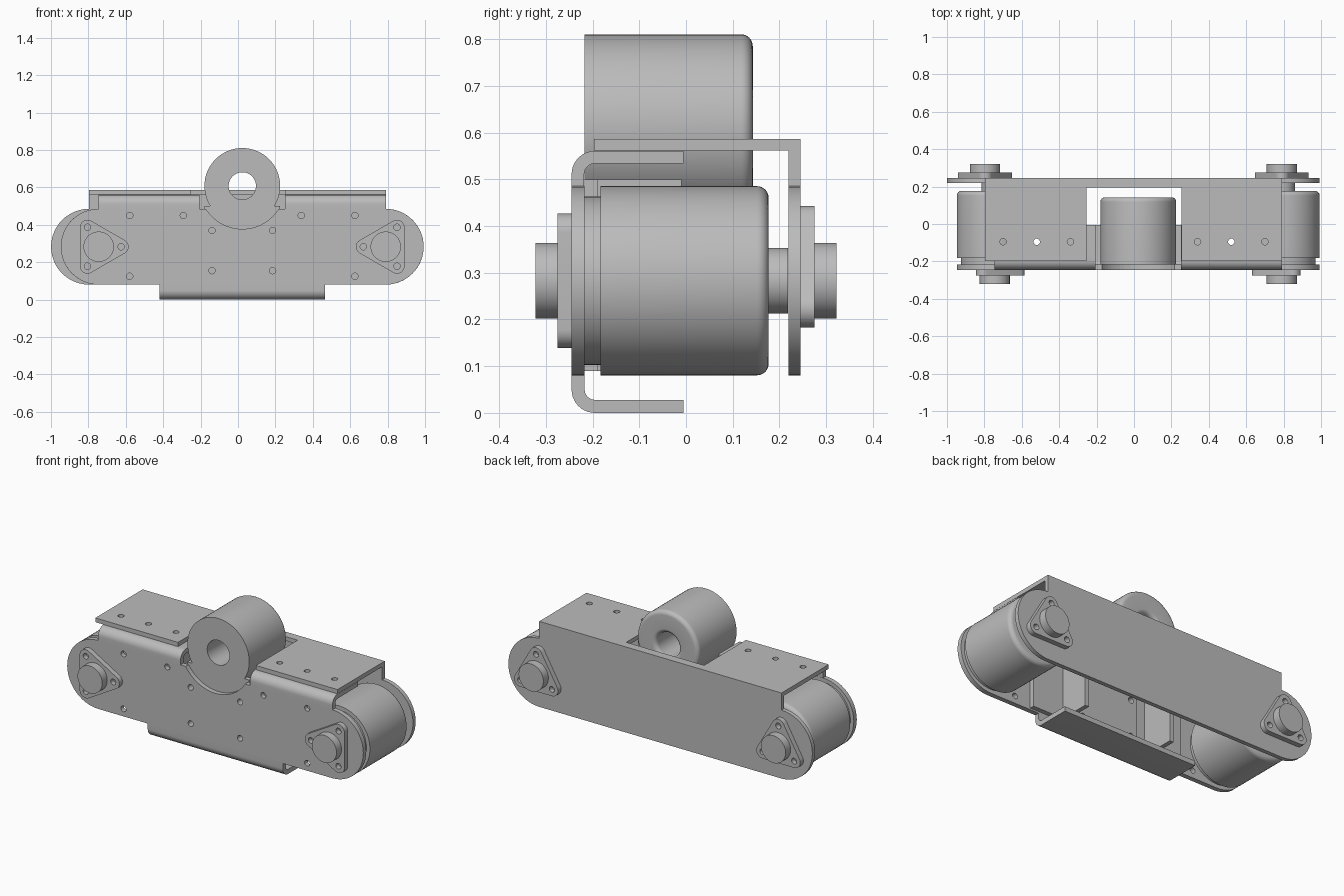
import bpy, bmesh, math
from mathutils import Matrix, Vector

if bpy.data.objects.get("Cube"):
    bpy.data.objects.remove(bpy.data.objects["Cube"])

steel = bpy.data.materials.new("grey steel")
steel.use_nodes = True
GREY = (0.5, 0.5, 0.5, 1)
steel.diffuse_color = GREY
steel.node_tree.nodes["Principled BSDF"].inputs["Base Color"].default_value = GREY

# Shared layout
ZC, R = 0.283, 0.2025          # roller height and radius
XL, XR, XB = -0.745, 0.79, -0.797  # end centres: front left, right, back left
FRONT, INNER = -0.245, -0.217  # front plate faces
TUBE_X, TUBE_Z = 0.023, 0.608


def finish(bm, name):
    bmesh.ops.recalc_face_normals(bm, faces=bm.faces)
    mesh = bpy.data.meshes.new(name)
    bm.to_mesh(mesh)
    bm.free()
    mesh.materials.append(steel)
    ob = bpy.data.objects.new(name, mesh)
    bpy.context.collection.objects.link(ob)
    return ob


def smooth(ob):
    bpy.ops.object.select_all(action='DESELECT')
    ob.select_set(True)
    bpy.context.view_layer.objects.active = ob
    bpy.ops.object.shade_smooth_by_angle(angle=math.radians(35))
    return ob


def prism(name, outline, axis, lo, hi):
    """Extrude a flat outline along one axis; the outline holds the other two."""
    bm = bmesh.new()
    verts = []
    for a, b in outline:
        p = [a, b]
        p.insert(axis, lo)
        verts.append(bm.verts.new(p))
    face = bm.faces.new(verts)
    moved = bmesh.ops.extrude_face_region(bm, geom=[face])["geom"]
    shift = Vector([hi - lo if i == axis else 0 for i in range(3)])
    bmesh.ops.translate(bm, vec=shift, verts=[v for v in moved if isinstance(v, bmesh.types.BMVert)])
    return smooth(finish(bm, name))


def arc(cx, cy, r, start, end, n=24):
    return [(cx + r * math.cos(math.radians(start + (end - start) * i / n)),
             cy + r * math.sin(math.radians(start + (end - start) * i / n))) for i in range(n + 1)]


def box(name, x0, x1, y0, y1, z0, z1):
    return prism(name, [(x0, y0), (x1, y0), (x1, y1), (x0, y1)], 2, z0, z1)


def lathe(name, x, z, profile, steps=64):
    """Spin a closed (radius, y) profile about an axis running front to back."""
    bm = bmesh.new()
    verts = [bm.verts.new((r, y, 0)) for r, y in profile]
    edges = [bm.edges.new((verts[i], verts[(i + 1) % len(verts)])) for i in range(len(verts))]
    bmesh.ops.spin(bm, geom=verts + edges, cent=(0, 0, 0), axis=(0, 1, 0),
                   angle=math.tau, steps=steps)
    bmesh.ops.remove_doubles(bm, verts=bm.verts, dist=1e-4)
    bmesh.ops.translate(bm, vec=(x, 0, z), verts=bm.verts)
    return smooth(finish(bm, name))


def drill(ob, holes, axis, lo, hi, r=0.017):
    """Cut round holes of radius r through an object along one axis."""
    bm = bmesh.new()
    turn = Matrix.Rotation(math.pi / 2, 4, 'X') if axis == 1 else Matrix()
    for a, b in holes:
        p = [a, b]
        p.insert(axis, (lo + hi) / 2)
        bmesh.ops.create_cone(bm, cap_ends=True, segments=20 if r < 0.1 else 72, radius1=r, radius2=r,
                              depth=hi - lo, matrix=Matrix.Translation(p) @ turn)
    cutter = finish(bm, "hole_cutter")
    cutter.hide_render = True
    mod = ob.modifiers.new("holes", 'BOOLEAN')
    mod.object, mod.operation, mod.solver = cutter, 'DIFFERENCE', 'EXACT'
    bpy.ops.object.select_all(action='DESELECT')
    ob.select_set(True)
    bpy.context.view_layer.objects.active = ob
    bpy.ops.object.modifier_apply(modifier=mod.name)
    bpy.data.objects.remove(cutter)
    smooth(ob)


def stadium(x0, x1):
    return arc(x0, ZC, R, 270, 90) + arc(x1, ZC, R, 90, -90)


# Front channel: round-ended web with a notch for the tube
web = prism("front_plate", stadium(XL, XR), 1, FRONT, INNER)
drill(web, [(TUBE_X, TUBE_Z)], 1, -0.3, -0.2, 0.23)
bolts = [(TUBE_X + s * 0.162, z) for s in (-1, 1) for z in (0.155, 0.37)]
bolts += [(TUBE_X + s * dx, z) for s in (-1, 1) for dx, z in ((0.315, 0.45), (0.602, 0.45), (0.602, 0.125))]
drill(web, bolts, 1, -0.3, -0.2)


def lip(name, x0, x1, edge, top, thick, sign, r=0.05):
    """Folded edge of the channel, from the web round a bend to a flat flange."""
    outer = arc(FRONT + r, 0, r, 180, 90, 10)
    inner = arc(FRONT + r, 0, r - thick, 90, 180, 10)
    bend = top - sign * r
    pts = [(FRONT, edge)] + [(y, bend + sign * z) for y, z in outer]
    pts += [(-0.005, top), (-0.005, top - sign * thick)]
    pts += [(y, bend + sign * z) for y, z in inner] + [(FRONT + thick, edge)]
    return prism(name, pts, 0, x0, x1)


screw_x = [0.34, 0.52, 0.70]
screws = [(s * x, -0.095) for s in (-1, 1) for x in screw_x]
for side, x0, x1 in (("right", XL, -0.205), ("left", 0.25, XR)):
    top_lip = lip("top_flange_" + side, x0, x1, ZC + R, 0.561, 0.027, 1)
    drill(top_lip, [p for p in screws if x0 < p[0] < x1], 2, 0.5, 0.6)
lip("bottom_flange", -0.42, 0.465, 0.09, 0, 0.028, -1)

# Back cover: round-ended plate, upper strip and slotted top sheet
prism("back_plate", [(x, z) for x, z in arc(XB, ZC, R, 270, 90)]
      + [(XB, 0.587), (XR, 0.587)] + arc(XR, ZC, R, 90, -90), 1, 0.22, 0.245)
W = 0.255
top_sheet = prism("top_cover", [(XB, 0.22), (XB, -0.197), (-W, -0.197), (-W, 0.195), (W, 0.195),
                                (W, -0.197), (XR, -0.197), (XR, 0.22)], 2, 0.562, 0.587)
drill(top_sheet, screws, 2, 0.5, 0.65)


# Rollers with a rounded back rim, a narrower spacer and a through axle
def rim(r, y):
    return arc(r - 0.025, y - 0.025, 0.025, 0, 90, 8)


for side, x in (("right", XL), ("left", XR)):
    lathe("roller_" + side, x, ZC, [(0.06, -0.183), (R, -0.183)] + rim(R, 0.177) + [(0.06, 0.177)])
    lathe("roller_spacer_" + side, x, ZC, [(0.06, INNER), (0.18, INNER), (0.18, -0.183), (0.06, -0.183)])
    lathe("axle_" + side, x, ZC, [(0, -0.215), (0.07, -0.215), (0.07, 0.218), (0, 0.218)])


# Three-bolt bearing flanges and their round pins
def bearing(name, x, y0, y1, pin0, pin1, heading):
    pts, holes = [], []
    for k in range(3):
        a = heading + 120 * k
        cx = x + 0.12 * math.cos(math.radians(a))
        cz = ZC + 0.12 * math.sin(math.radians(a))
        holes.append((cx, cz))
        pts += arc(cx, cz, 0.04, a - 60, a + 60, 10)
    drill(prism(name + "_flange", pts, 1, y0, y1), holes, 1, y0 - 0.02, y1 + 0.02)
    lathe(name + "_pin", x, ZC, [(0, pin0), (0.081, pin0), (0.081, pin1), (0, pin1)], 48)


bearing("front_right", XL, -0.275, FRONT, -0.322, -0.275, 0)
bearing("front_left", XR, -0.275, FRONT, -0.322, -0.275, 180)
bearing("back_right", XB, 0.245, 0.275, 0.275, 0.322, 90)
bearing("back_left", XR, 0.245, 0.275, 0.275, 0.322, 90)

# Central tube with rounded back rim
lathe("centre_tube", TUBE_X, TUBE_Z, [(0.073, INNER), (R, INNER)] + rim(R, 0.143)
      + arc(0.098, 0.118, 0.025, 90, 180, 8))

# Bracket carrying the tube, bolted behind the front plate
bracket = box("tube_bracket", TUBE_X - R, TUBE_X + R, INNER, -0.19, 0.115, 0.5)
drill(bracket, [(TUBE_X, TUBE_Z)], 1, -0.3, -0.1, 0.2)
drill(bracket, bolts[:4], 1, -0.3, -0.1)

# Inner stiffeners either side of the bracket
for side, s in (("right", -1), ("left", 1)):
    near, far = TUBE_X + s * 0.275, TUBE_X + s * 0.5
    x0, x1 = sorted((near, far))
    box("stiffener_" + side, x0, x1, INNER, -0.19, 0.09, 0.5)
    x0, x1 = sorted((near, near + s * 0.025))
    box("stiffener_wall_" + side, x0, x1, -0.19, -0.01, 0.09, 0.5)
